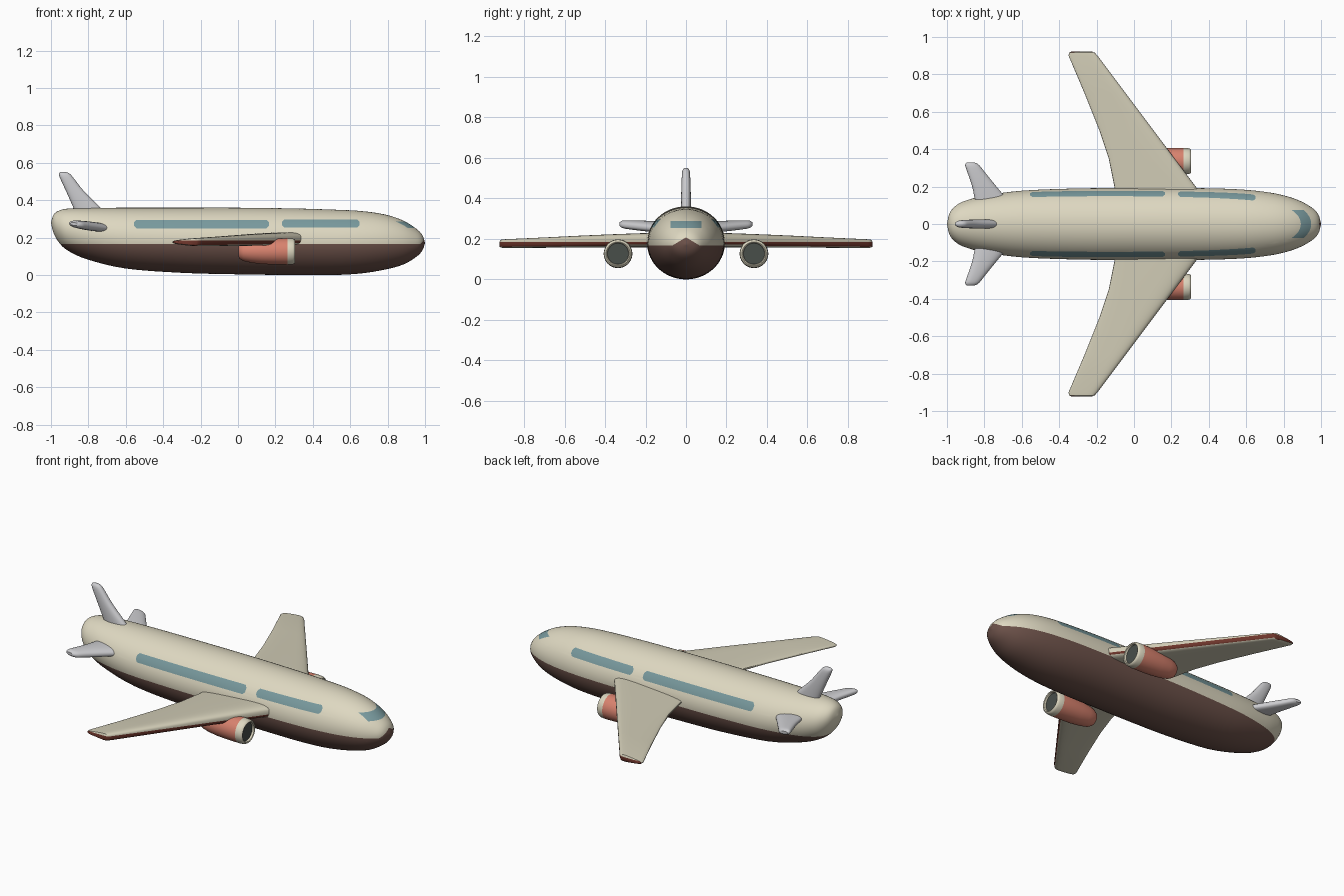
import bpy, bmesh, math
from mathutils import Vector

if "Cube" in bpy.data.objects:
    bpy.data.objects.remove(bpy.data.objects["Cube"])

def material(name, r, g, b):
    lin = lambda c: ((c / 255 + 0.055) / 1.055) ** 2.4
    m = bpy.data.materials.new(name)
    m.diffuse_color = (lin(r), lin(g), lin(b), 1)
    m.use_nodes = True
    m.node_tree.nodes["Principled BSDF"].inputs["Base Color"].default_value = m.diffuse_color
    return m

CREAM = material("cream", 222, 216, 193)
WING = material("wing_cream", 208, 203, 181)
BROWN = material("belly_brown", 108, 81, 73)
RED = material("edge_red_brown", 108, 52, 42)
BLUE = material("window_blue", 120, 153, 157)
GREY = material("fin_grey", 204, 204, 207)
SALMON = material("engine_salmon", 216, 130, 110)
DARK = material("intake_dark", 72, 78, 74)

def loft(rings):
    """Skin a list of closed rings and cap both ends."""
    bm = bmesh.new()
    vs = [[bm.verts.new(p) for p in r] for r in rings]
    n = len(vs[0])
    for a, b in zip(vs, vs[1:]):
        for i in range(n):
            j = (i + 1) % n
            bm.faces.new((a[i], a[j], b[j], b[i]))
    bm.faces.new(vs[0])
    bm.faces.new(vs[-1])
    bmesh.ops.remove_doubles(bm, verts=bm.verts[:], dist=1e-5)
    bmesh.ops.recalc_face_normals(bm, faces=bm.faces[:])
    return bm

def cut(bm, co, no, test=lambda c: True):
    """Split the faces whose centre passes the test along a plane."""
    faces = [f for f in bm.faces if test(f.calc_center_median())]
    geom = set(faces)
    for f in faces:
        geom.update(f.edges)
        geom.update(f.verts)
    bmesh.ops.bisect_plane(bm, geom=list(geom), dist=1e-5, plane_co=co, plane_no=no)

def finish(bm, name, mats, rule=lambda f: 0):
    bm.normal_update()
    for f in bm.faces:
        f.material_index = rule(f)
    me = bpy.data.meshes.new(name)
    bm.to_mesh(me)
    bm.free()
    for m in mats:
        me.materials.append(m)
    ob = bpy.data.objects.new(name, me)
    bpy.context.collection.objects.link(ob)
    return ob

def spline(pts, steps):
    """Smooth curve through the stations."""
    p = [pts[0]] + pts + [pts[-1]]
    out = []
    for i in range(1, len(p) - 2):
        a, b, c, d = (Vector(q) for q in p[i - 1:i + 3])
        for k in range(steps):
            t = k / steps
            out.append(0.5 * (2 * b + (c - a) * t + (2 * a - 5 * b + 4 * c - d) * t * t
                              + (3 * b - a - 3 * c + d) * t ** 3))
    return out + [Vector(pts[-1])]

def section(n, power):
    """Rounded unit section as (u, v) pairs."""
    f = lambda c: math.copysign(abs(c) ** power, c)
    return [(f(math.cos(a)), f(math.sin(a)))
            for a in (2 * math.pi * i / n for i in range(n))]

# Fuselage: stations of x, top, bottom, half width
hull = [(-1, .28, .28, 0), (-.985, .325, .222, .06), (-.95, .347, .165, .1),
        (-.9, .356, .125, .125), (-.8, .359, .082, .151), (-.6, .36, .035, .178),
        (-.3, .36, .012, .19), (0, .36, .004, .192), (.3, .356, 0, .192),
        (.5, .35, 0, .188), (.65, .343, .008, .178), (.78, .325, .028, .158),
        (.88, .293, .055, .127), (.95, .25, .095, .088), (.985, .215, .13, .052),
        (1, .172, .172, 0)]
rings = []
for x, top, bot, w in spline(hull, 4):
    rings.append([(x, w * u, (top + bot) / 2 + (top - bot) / 2 * v)
                  for u, v in section(64, 1)])
body = loft(rings)
cut(body, (0, 0, .166), (0, 0, 1))

# Side windows: straight cuts plus bevelled corners
windows = [(-.555, .165, .25, .295), (.235, .65, .255, .296)]
B = .012
def corners(w):
    x0, x1, z0, z1 = w
    for x, sx in ((x0, -1), (x1, 1)):
        for z, sz in ((z0, -1), (z1, 1)):
            yield (x - sx * B, 0, z), (sx, 0, sz)
def in_box(c, w, pad=0):
    return w[0] - pad < c.x < w[1] + pad and w[2] - pad < c.z < w[3] + pad
def in_window(c, w):
    return in_box(c, w) and all((c - Vector(p)).dot(Vector(n)) < 0 for p, n in corners(w))
for w in windows:
    near = lambda c: in_box(c, w, .1)
    for x in w[:2]:
        cut(body, (x, 0, 0), (1, 0, 0), near)
    for z in w[2:]:
        cut(body, (0, 0, z), (0, 0, 1), near)
    for p, n in corners(w):
        cut(body, p, n, lambda c: in_box(c, w))

# Cockpit window and the pointed paint edge on the nose
front = lambda c: c.x > .82 and c.z > .2
for z in (.252, .287):
    cut(body, (0, 0, z), (0, 0, 1), front)
for s in (-1, 1):
    cut(body, (0, s * .076, 0), (0, 1, 0), front)
    cut(body, (0, 0, .207), (0, s * .6, 1),
        lambda c: c.x > .9 and .15 < c.z < .24 and c.y * s > 0)

def body_rule(f):
    c = f.calc_center_median()
    if c.z < .166 or (c.x > .9 and c.z + .6 * abs(c.y) < .207):
        return 1
    if any(in_window(c, w) for w in windows):
        return 2
    if c.x > .85 and .252 < c.z < .287 and abs(c.y) < .076:
        return 2
    return 0
finish(body, "fuselage", [CREAM, BROWN, BLUE], body_rule)

# Wings: span, leading x, trailing x, top z, bottom z
wing = [(.08, .42, -.09, .238, .15), (.2, .33, -.105, .236, .15), (.35, .217, -.135, .23, .15),
        (.5, .105, -.185, .223, .15), (.7, -.045, -.265, .212, .15),
        (.9, -.195, -.35, .202, .15), (.916, -.21, -.347, .199, .152),
        (.921, -.222, -.337, .19, .158)]
def wing_rule(f):
    n = f.normal
    edge = n.z > -.75 and (n.x > .25 or abs(n.y) > .6)
    return 1 if edge and f.calc_center_median().z < .184 else 0
for s, side in ((1, "left"), (-1, "right")):
    rings = []
    for y, le, te, top, bot in wing:
        ring = []
        for u, v in section(40, .6):
            k = .68 + .32 * u          # thinner towards the trailing edge
            ring.append(((le + te) / 2 + u * (le - te) / 2, s * y,
                         (top + bot) / 2 + v * k * (top - bot) / 2))
        rings.append(ring)
    bm = loft(rings)
    cut(bm, (0, 0, .184), (0, 0, 1))
    finish(bm, side + "_wing", [WING, RED], wing_rule)

# Tail fins: span, leading x, trailing x, half thickness
def fin(name, stations, place):
    rings = [[place((le + te) / 2 + u * (le - te) / 2, h, v * t) for u, v in section(32, .85)]
             for h, le, te, t in spline(stations, 3)]
    finish(loft(rings), name, [GREY])

fin("tail_fin", [(.32, -.70, -.865, .025), (.36, -.735, -.88, .025), (.45, -.825, -.92, .023),
                 (.52, -.88, -.952, .02), (.542, -.9, -.957, .015), (.55, -.917, -.95, .007)],
    lambda x, h, t: (x, t, h))
for s, side in ((1, "left"), (-1, "right")):
    fin(side + "_tailplane",
        [(.08, -.62, -.83, .024), (.13, -.675, -.85, .024), (.2, -.735, -.865, .024),
         (.28, -.8, -.892, .021), (.315, -.828, -.903, .017), (.328, -.85, -.895, .008)],
        lambda x, h, t: (x, s * h, .25 - (x + .7) * .13 + t))

# Engines: turned profile of x and radius, salmon cowl, cream lip, dark intake
engine = [(.002, 0), (.002, .025), (.01, .04), (.03, .051), (.07, .06), (.13, .067),
          (.2, .07), (.265, .071), (.292, .069), (.302, .065), (.306, .059),
          (.303, .054), (.292, .052), (.292, 0)]
def engine_rule(f):
    c = f.calc_center_median()
    if f.normal.x > .9 and c.x < .293:
        return 2
    return 1 if c.x > .265 else 0
for s, side in ((1, "left"), (-1, "right")):
    rings = [[(x, s * .336 + r * u, .126 + r * v) for u, v in section(40, 1)]
             for x, r in engine]
    finish(loft(rings), side + "_engine", [SALMON, CREAM, DARK], engine_rule)

# Smooth shading with sharp edges kept
for ob in bpy.context.collection.objects:
    ob.select_set(True)
    bpy.context.view_layer.objects.active = ob
bpy.ops.object.shade_smooth_by_angle(angle=math.radians(40))
